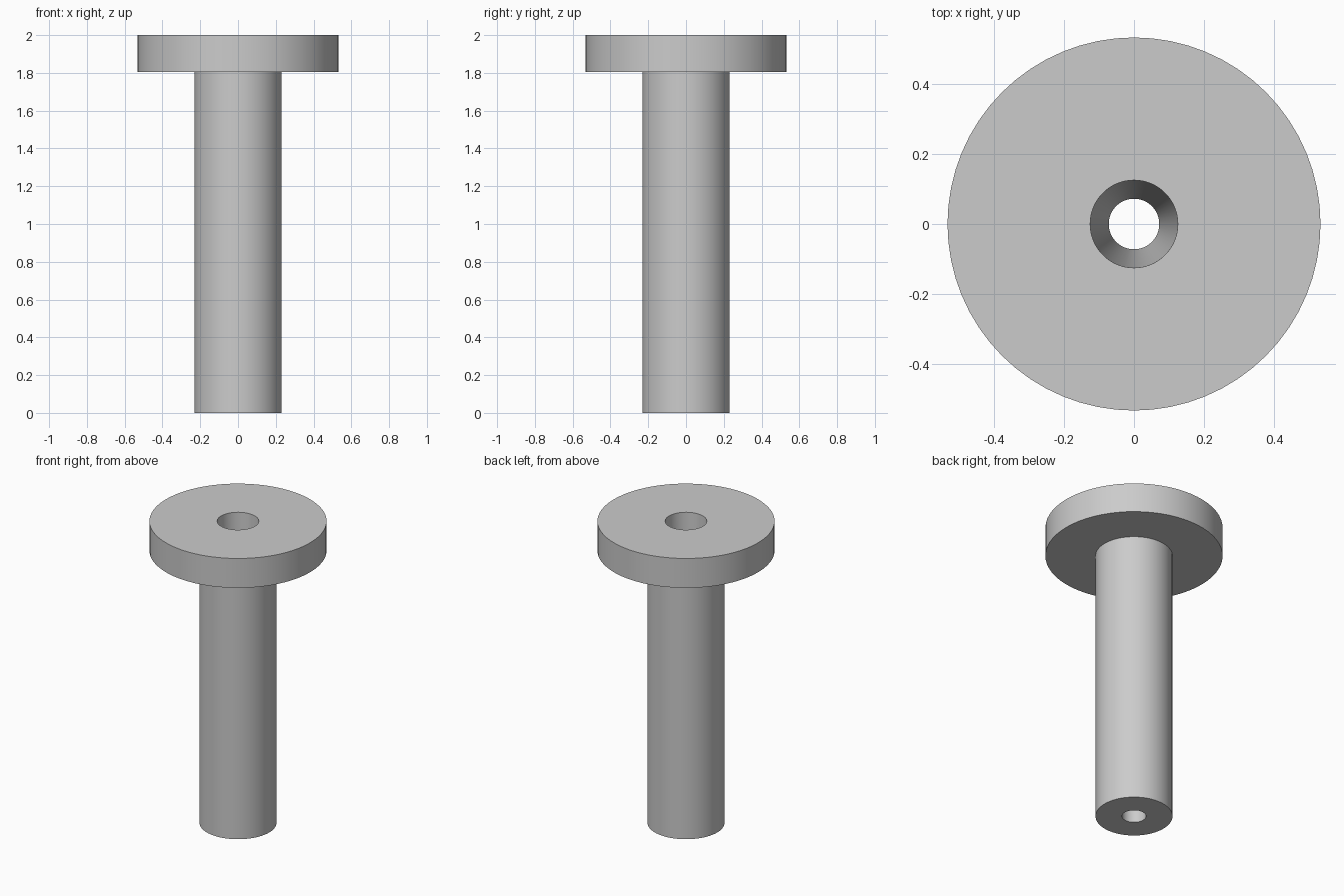
import bpy
import bmesh
import math

cube = bpy.data.objects.get("Cube")
if cube:
    bpy.data.objects.remove(cube, do_unlink=True)

SEGMENTS = 64
HEIGHT, FLANGE_BASE = 2.0, 1.805
FLANGE_R, SHAFT_R = 0.532, 0.231
BORE_TOP_R, BORE_BOTTOM_R = 0.125, 0.072

# Plain grey material
grey = bpy.data.materials.new("plain_grey")
grey.use_nodes = True
colour = (0.6, 0.6, 0.6, 1.0)
grey.diffuse_color = colour
for node in grey.node_tree.nodes:
    if node.type == 'BSDF_PRINCIPLED':
        node.inputs["Base Color"].default_value = colour

# Half section of the shaft, flange and tapered through bore
profile = [
    (BORE_BOTTOM_R, 0.0),
    (SHAFT_R, 0.0),
    (SHAFT_R, FLANGE_BASE),
    (FLANGE_R, FLANGE_BASE),
    (FLANGE_R, HEIGHT),
    (BORE_TOP_R, HEIGHT),
]

# Revolve the closed section about the vertical axis
bm = bmesh.new()
verts = [bm.verts.new((r, 0, z)) for r, z in profile]
edges = [bm.edges.new((v, verts[(i + 1) % len(verts)])) for i, v in enumerate(verts)]
bmesh.ops.spin(bm, geom=verts + edges, cent=(0, 0, 0), axis=(0, 0, 1),
               angle=math.tau, steps=SEGMENTS, use_merge=False)
bmesh.ops.remove_doubles(bm, verts=bm.verts[:], dist=0.0001)
bmesh.ops.recalc_face_normals(bm, faces=bm.faces[:])

mesh = bpy.data.meshes.new("flanged_sleeve")
bm.to_mesh(mesh)
bm.free()
mesh.materials.append(grey)
sleeve = bpy.data.objects.new("flanged_sleeve", mesh)
bpy.context.collection.objects.link(sleeve)

# Smooth round walls with crisp rims
bpy.ops.object.select_all(action='DESELECT')
sleeve.select_set(True)
bpy.context.view_layer.objects.active = sleeve
bpy.ops.object.shade_smooth_by_angle(angle=math.radians(30))
